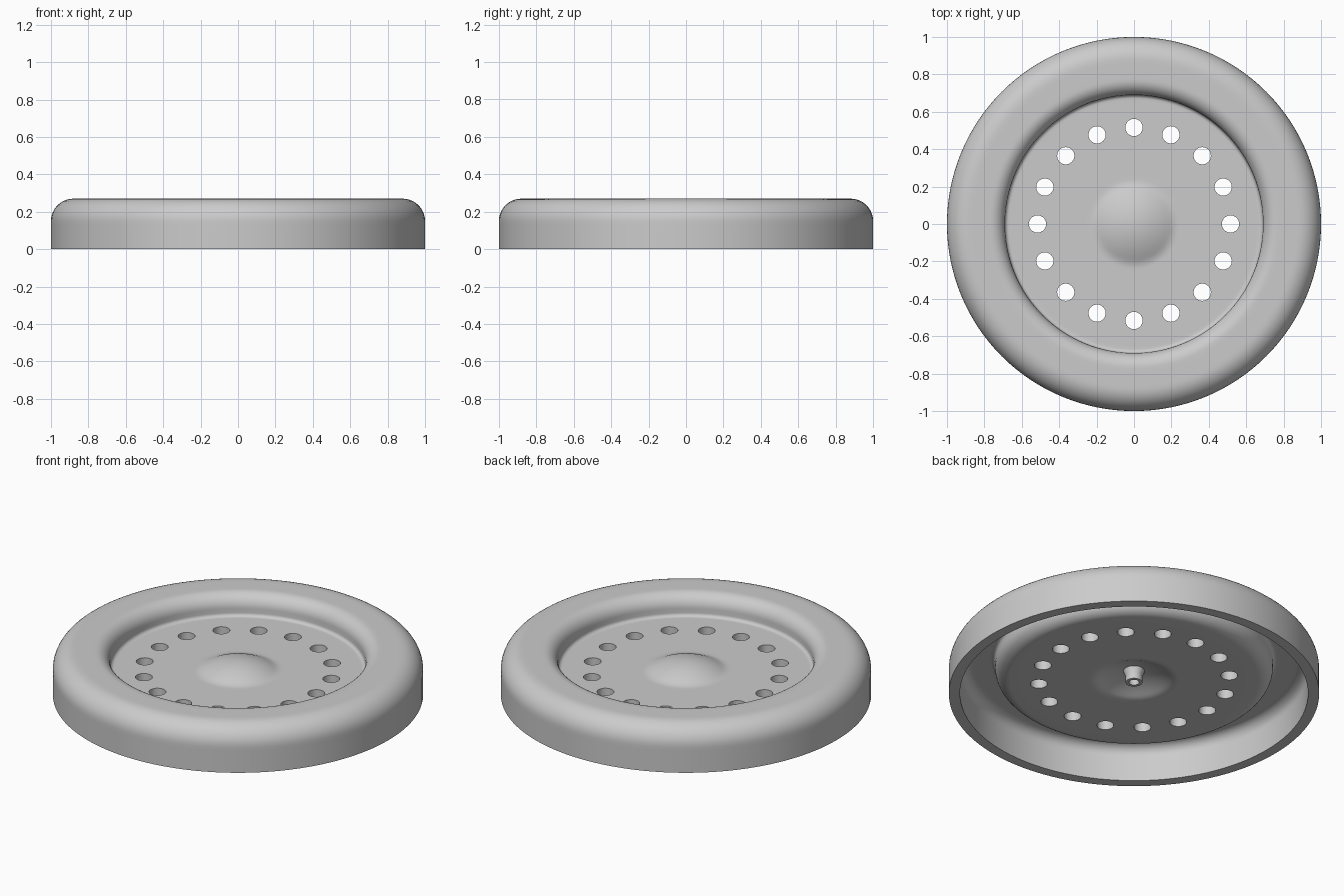
import bpy
import bmesh
from math import sin, cos, pi, radians

cube = bpy.data.objects.get("Cube")
if cube:
    bpy.data.objects.remove(cube)

SEGMENTS = 128
THICK = 0.06
TOP, FLOOR = 0.27, 0.146

grey = bpy.data.materials.new("plain_grey")
grey.use_nodes = True
grey.diffuse_color = (0.6, 0.6, 0.6, 1)
grey.node_tree.nodes["Principled BSDF"].inputs["Base Color"].default_value = (0.6, 0.6, 0.6, 1)


def arc(r, z, radius, start, end, steps=10):
    """Points of a fillet around the centre (r, z)."""
    angles = [radians(start + (end - start) * i / steps) for i in range(steps + 1)]
    return [(r + radius * cos(a), z + radius * sin(a)) for a in angles]


def dome(base):
    """Shallow cap with a soft foot, from the axis outwards."""
    k, edge, foot = 1.29, 0.19, 0.24
    foot_k = k * edge / (foot - edge)
    rim = base + foot_k * (foot - edge) ** 2
    cap = [(edge * i / 10, rim + k * (edge ** 2 - (edge * i / 10) ** 2)) for i in range(11)]
    skirt = [(edge + (foot - edge) * i / 5, base + foot_k * ((foot - edge) * (1 - i / 5)) ** 2)
             for i in range(1, 6)]
    return cap + skirt


def lathe(name, profile):
    """Revolve a profile about the z axis; points on the axis become poles."""
    bm = bmesh.new()
    verts = [bm.verts.new((r, 0, z)) for r, z in profile]
    edges = [bm.edges.new(pair) for pair in zip(verts, verts[1:])]
    bmesh.ops.spin(bm, geom=verts + edges, cent=(0, 0, 0), axis=(0, 0, 1),
                   angle=2 * pi, steps=SEGMENTS, use_merge=True)
    bmesh.ops.remove_doubles(bm, verts=bm.verts[:], dist=1e-5)
    bmesh.ops.recalc_face_normals(bm, faces=bm.faces[:])
    mesh = bpy.data.meshes.new(name)
    bm.to_mesh(mesh)
    bm.free()
    mesh.materials.append(grey)
    obj = bpy.data.objects.new(name, mesh)
    bpy.context.collection.objects.link(obj)
    return obj


# Pressed shell: upper skin outwards, then lower skin back to the axis
flat_rings = [(0.26, 0), (0.45, 0), (0.58, 0)]
BEND, LIP, WALL, SHOULDER = 0.02, 0.08, 0.69, 0.12
upper = dome(FLOOR) + [(r, FLOOR) for r, _ in flat_rings] + [(0.655, FLOOR)]
upper += arc(WALL - BEND, FLOOR + BEND, BEND, -90, 0, 6)
upper += arc(WALL + LIP, TOP - LIP, LIP, 180, 90)
upper += [(0.79, TOP), (0.86, TOP)]
upper += arc(1 - SHOULDER, TOP - SHOULDER, SHOULDER, 90, 0)
upper += [(1, 0.13), (1, 0)]

lower = dome(FLOOR - THICK) + [(r, FLOOR - THICK) for r, _ in flat_rings]
lower += arc(WALL - BEND, FLOOR + BEND, BEND + THICK, -90, 0)
lower += arc(WALL + LIP, TOP - LIP, LIP - THICK, 180, 90, 5)
lower += [(0.79, TOP - THICK), (0.86, TOP - THICK)]
lower += arc(1 - SHOULDER, TOP - SHOULDER, SHOULDER - THICK, 90, 0)
lower += [(1 - THICK, 0.13), (1 - THICK, 0)]
shell = lathe("dished_cover", upper + lower[::-1])

# Ring of sixteen drilled holes
bm = bmesh.new()
for i in range(16):
    a = 2 * pi * i / 16
    made = bmesh.ops.create_cone(bm, cap_ends=True, segments=32, radius1=0.046,
                                 radius2=0.046, depth=0.3)
    bmesh.ops.translate(bm, verts=made["verts"],
                        vec=(0.516 * cos(a), 0.516 * sin(a), 0.12))
mesh = bpy.data.meshes.new("hole_cutter")
bm.to_mesh(mesh)
bm.free()
cutter = bpy.data.objects.new("hole_cutter", mesh)
bpy.context.collection.objects.link(cutter)
cutter.hide_render = True

drill = shell.modifiers.new("drill", "BOOLEAN")
drill.operation = "DIFFERENCE"
drill.solver = "EXACT"
drill.object = cutter
bpy.context.view_layer.objects.active = shell
bpy.ops.object.modifier_apply(modifier="drill")
bpy.data.objects.remove(cutter)

# Hollow stem under the dome
stem = lathe("centre_stem", [(0, 0.16), (0.06, 0.16), (0.055, 0.13), (0.045, 0.11),
                             (0.045, 0.07), (0.028, 0.07), (0.028, 0.12), (0, 0.12)])

# Smooth shading with crisp edges
bpy.ops.object.select_all(action="DESELECT")
for obj in (shell, stem):
    obj.select_set(True)
bpy.context.view_layer.objects.active = shell
bpy.ops.object.shade_smooth_by_angle(angle=radians(35))
